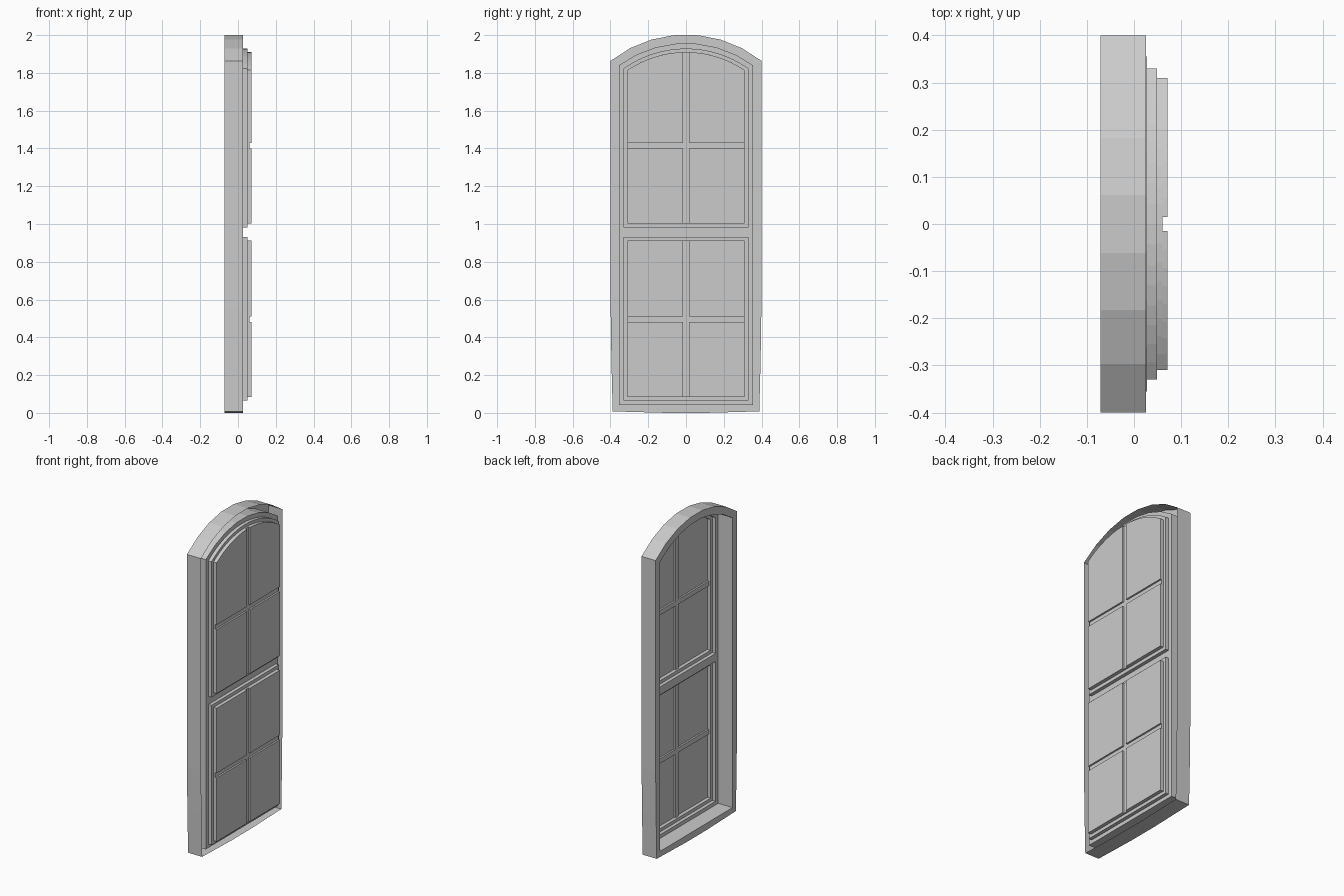
import bpy, bmesh, math

if "Cube" in bpy.data.objects:
    bpy.data.objects.remove(bpy.data.objects["Cube"])

CZ = 1.359                                   # common centre height of all arches
X_FRONT, X_OUT, X_BACK, X_SASH, X_BAR, X_PANE = -0.071, 0.0255, 0.0275, 0.049, 0.0605, 0.071


def arch_z(r, y):
    return CZ + math.sqrt(r * r - y * y)


def arc(r, y0, y1, n):
    """Arch points from y0 to y1, evenly spaced in angle."""
    a, b = math.asin(y0 / r), math.asin(y1 / r)
    angles = [a + (b - a) * i / n for i in range(n + 1)]
    return [(r * math.sin(t), CZ + r * math.cos(t)) for t in angles]


def rect(y0, y1, z0, z1):
    return [(y0, z0), (y1, z0), (y1, z1), (y0, z1)]


def arched(y0, y1, z0, r, n):
    return [(y0, z0), (y1, z0)] + arc(r, y1, y0, n)


def wall(bm, outline, x0, x1, inward=True):
    pts = outline[::-1] if inward else outline
    a = [bm.verts.new((x0, y, z)) for y, z in pts]
    b = [bm.verts.new((x1, y, z)) for y, z in pts]
    for i in range(len(pts)):
        j = (i + 1) % len(pts)
        bm.faces.new((a[i], a[j], b[j], b[i]))


def plate(bm, x, outline, holes=()):
    """Flat sheet facing -x, with optional holes."""
    if not holes:
        bm.faces.new([bm.verts.new((x, y, z)) for y, z in outline[::-1]])
        return
    edges = []
    for loop in [outline, *holes]:
        vs = [bm.verts.new((x, y, z)) for y, z in loop]
        edges += [bm.edges.new((vs[i - 1], vs[i])) for i in range(len(vs))]
    res = bmesh.ops.triangle_fill(bm, use_beauty=True, use_dissolve=False,
                                  edges=edges, normal=(-1, 0, 0))
    for f in res["geom"]:
        if isinstance(f, bmesh.types.BMFace):
            f.normal_update()
            if f.normal.x > 0:
                f.normal_flip()


def finish(bm, name):
    bmesh.ops.remove_doubles(bm, verts=bm.verts, dist=1e-5)
    me = bpy.data.meshes.new(name)
    bm.to_mesh(me)
    bm.free()
    ob = bpy.data.objects.new(name, me)
    bpy.context.collection.objects.link(ob)
    return ob


# Outlines (y, z), counter-clockwise
side = [(0.388, 0.008), (0.395, 0.28), (0.399, 0.55)]
outer = ([(-0.1, 0), (0.1, 0)] + side + arc(0.6438, 0.4, -0.4, 7)
         + [(-y, z) for y, z in side[::-1]])
reveal = arched(-0.355, 0.355, 0.042, 0.598, 7)
N = 16
lower_sash = rect(-0.33, 0.33, 0.065, 0.932)
upper_sash = arched(-0.33, 0.33, 0.982, 0.570, N)
lower_glass = rect(-0.31, 0.31, 0.085, 0.912)
RG, W = 0.551, 0.015                          # glass arch radius, half bar width
upper_glass = arched(-0.31, 0.31, 1.003, RG, N)

# Outer casing: shell open at the back, front ring and deep reveal
bm = bmesh.new()
wall(bm, outer, X_FRONT, X_OUT, inward=False)
plate(bm, X_FRONT, outer, [reveal])
wall(bm, reveal, X_FRONT, X_BACK)
plate(bm, X_BACK, reveal, [lower_sash, upper_sash])
finish(bm, "window_casing")


def build_sash(name, sash, glass, z0, z_bar, top, panes_top):
    # Stepped sash frame
    bm = bmesh.new()
    wall(bm, sash, X_BACK, X_SASH)
    plate(bm, X_SASH, sash, [glass])
    wall(bm, glass, X_SASH, X_BAR)
    finish(bm, name + "_sash")
    # Crossing glazing bars
    bm = bmesh.new()
    plate(bm, X_BAR, rect(-W, W, z0, top))
    for a, b in ((-0.31, -W), (W, 0.31)):
        plate(bm, X_BAR, rect(a, b, z_bar - W, z_bar + W))
    finish(bm, name + "_glazing_bars")
    # Four recessed panes
    bm = bmesh.new()
    for a, b in ((-0.31, -W), (W, 0.31)):
        for pane in (rect(a, b, z0, z_bar - W), panes_top(a, b, z_bar + W)):
            wall(bm, pane, X_BAR, X_PANE)
            plate(bm, X_PANE, pane)
    finish(bm, name + "_panes")


build_sash("lower", lower_sash, lower_glass, 0.085, 0.495, 0.912,
           lambda a, b, z: rect(a, b, z, 0.912))
build_sash("upper", upper_sash, upper_glass, 1.003, 1.415, arch_z(RG, W),
           lambda a, b, z: arched(a, b, z, RG, N // 2))
